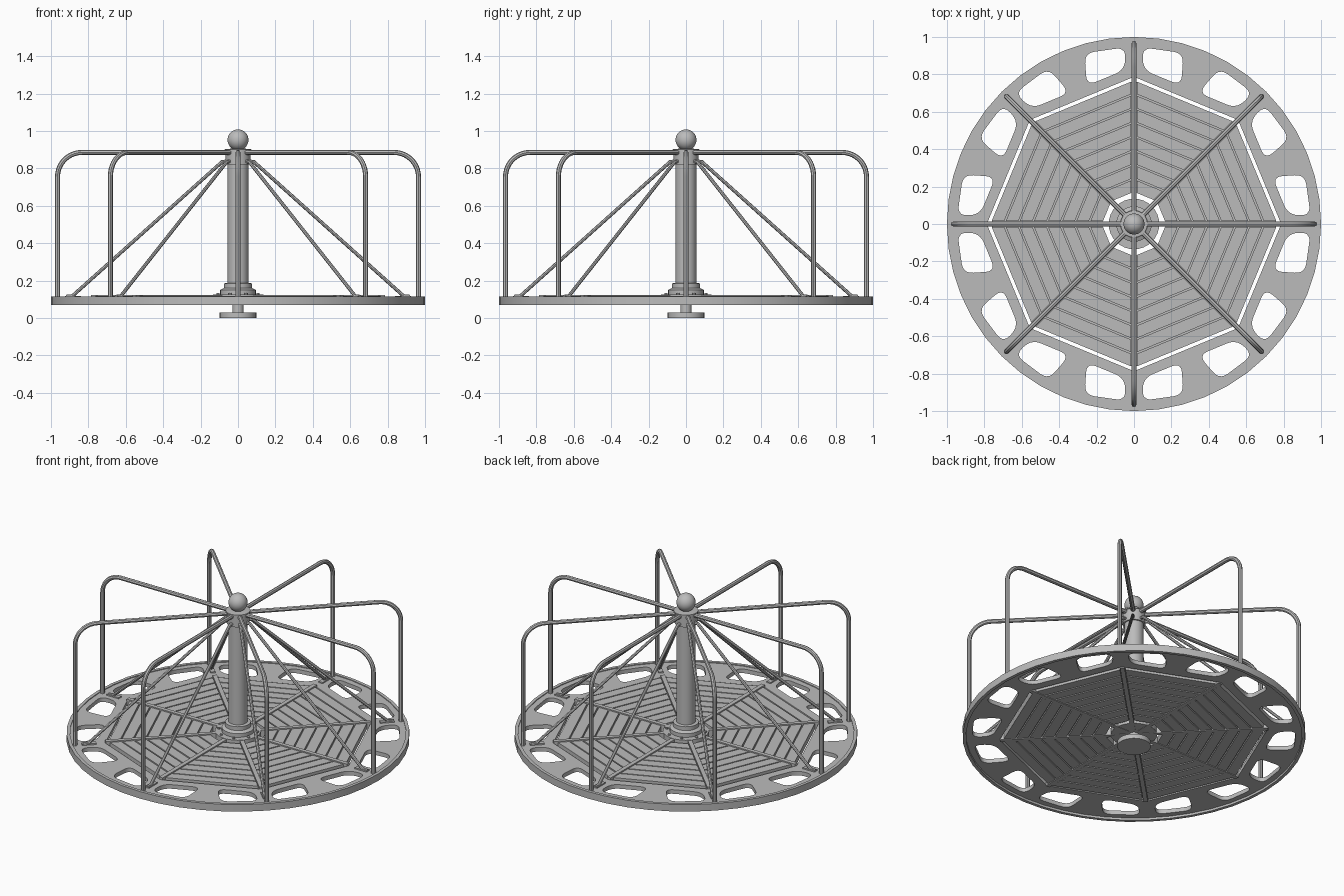
import bpy, bmesh, math
from mathutils import Vector, Matrix

cube = bpy.data.objects.get("Cube")
if cube:
    bpy.data.objects.remove(cube)

steel = bpy.data.materials.new("grey_steel")
steel.use_nodes = True
GREY = (0.5, 0.5, 0.5, 1)
steel.diffuse_color = GREY
steel.node_tree.nodes["Principled BSDF"].inputs["Base Color"].default_value = GREY

STEP = math.tau / 8
HALF = STEP / 2


def finish(ob, smooth=True):
    bpy.ops.object.select_all(action='DESELECT')
    ob.select_set(True)
    bpy.context.view_layer.objects.active = ob
    if ob.type == 'CURVE':
        bpy.ops.object.convert(target='MESH')
        ob = bpy.context.object
    ob.data.materials.clear()
    ob.data.materials.append(steel)
    if smooth:
        bpy.ops.object.shade_smooth_by_angle(angle=math.radians(35))
    return ob


def link(name, data):
    ob = bpy.data.objects.new(name, data)
    bpy.context.collection.objects.link(ob)
    return ob


def from_bmesh(name, bm, smooth=True):
    bmesh.ops.recalc_face_normals(bm, faces=bm.faces)
    me = bpy.data.meshes.new(name)
    bm.to_mesh(me)
    bm.free()
    return finish(link(name, me), smooth)


def lathe(name, profile, steps=48, closed=False):
    """Spin an (r, z) profile around the vertical axis."""
    bm = bmesh.new()
    vs = [bm.verts.new((r, 0, z)) for r, z in profile]
    pairs = list(zip(vs, vs[1:])) + ([(vs[-1], vs[0])] if closed else [])
    es = [bm.edges.new(p) for p in pairs]
    bmesh.ops.spin(bm, geom=vs + es, axis=(0, 0, 1), cent=(0, 0, 0),
                   angle=math.tau, steps=steps)
    bmesh.ops.remove_doubles(bm, verts=bm.verts, dist=0.0001)
    return from_bmesh(name, bm)


def tube(name, points, radius):
    cu = bpy.data.curves.new(name, 'CURVE')
    cu.dimensions = '3D'
    cu.bevel_depth, cu.bevel_resolution = radius, 2
    cu.use_fill_caps = True
    sp = cu.splines.new('POLY')
    sp.points.add(len(points) - 1)
    for p, (r, z) in zip(sp.points, points):
        p.co = (r, 0, z, 1)
    return finish(link(name, cu))


def prism(bm, outline, z0, z1):
    face = bm.faces.new([bm.verts.new((x, y, z0)) for x, y in outline])
    geo = bmesh.ops.extrude_face_region(bm, geom=[face])["geom"]
    top = [v for v in geo if isinstance(v, bmesh.types.BMVert)]
    bmesh.ops.translate(bm, verts=top, vec=(0, 0, z1 - z0))


def around(ob):
    """Repeat a part at all eight angles."""
    start = ob.rotation_euler.z
    for i in range(1, 8):
        link(f"{ob.name}_{i + 1}", ob.data).rotation_euler.z = start + i * STEP


def rounded(corners, radius, steps=5):
    """Polygon outline with rounded corners."""
    pts = []
    for i, c in enumerate(corners):
        c = Vector(c)
        a = c + (Vector(corners[i - 1]) - c).normalized() * radius
        b = c + (Vector(corners[(i + 1) % len(corners)]) - c).normalized() * radius
        for k in range(steps + 1):
            t = k / steps
            pts.append(a * (1 - t) ** 2 + c * 2 * t * (1 - t) + b * t * t)
    return pts


def ngon(count, r):
    return [Vector((r * math.cos(i * math.tau / count), r * math.sin(i * math.tau / count)))
            for i in range(count)]


# Outer deck ring with sixteen rounded hand holes
grip = rounded([(0.78, 0.05), (0.945, 0.105), (0.89, 0.32), (0.78, 0.27)], 0.055)
outlines = [ngon(48, 0.985), ngon(8, 0.727 / math.cos(HALF))]
for i in range(8):
    turn = Matrix.Rotation(HALF + i * STEP, 2)
    for side in (1, -1):
        outlines.append([turn @ Vector((p.x, p.y * side)) for p in grip])
cu = bpy.data.curves.new("deck_ring", 'CURVE')
cu.dimensions, cu.fill_mode, cu.extrude = '2D', 'BOTH', 0.013
for line in outlines:
    sp = cu.splines.new('POLY')
    sp.points.add(len(line) - 1)
    for p, v in zip(sp.points, line):
        p.co = (v.x, v.y, 0, 1)
    sp.use_cyclic_u = True
ring = link("deck_ring", cu)
ring.location.z = 0.097
finish(ring, smooth=False)

# Rim band
lathe("rim_band", [(0.98, 0.07), (1, 0.07), (1, 0.115), (0.98, 0.115)], closed=True)

# Plank panels: eight wedges with narrow grooves
IN, OUT, COUNT = 0.155, 0.713, 8
bm = bmesh.new()


def slat(a, b, z0, z1, trim):
    wa, wb = (r * math.tan(HALF) - trim for r in (a, b))
    prism(bm, [(a, -wa), (b, -wb), (b, wb), (a, wa)], z0, z1)


pitch = (OUT - IN) / COUNT
for i in range(COUNT):
    slat(IN + i * pitch + 0.004, IN + (i + 1) * pitch - 0.004, 0.08, 0.118, 0.017)
slat(IN + 0.006, OUT - 0.006, 0.092, 0.104, 0.012)
panel = from_bmesh("plank_panel", bm, smooth=False)
panel.rotation_euler.z = HALF
around(panel)

# Radial deck beams
bm = bmesh.new()
prism(bm, [(0.05, -0.013), (0.785, -0.013), (0.785, 0.013), (0.05, 0.013)], 0.078, 0.124)
around(from_bmesh("deck_beam", bm, smooth=False))

# Handrails: top bar, rounded bend, upright
REACH, TOP, BEND = 0.965, 0.885, 0.13
rail = [(0.04, TOP)]
for k in range(11):
    a = math.pi / 2 * (1 - k / 10)
    rail.append((REACH - BEND + BEND * math.cos(a), TOP - BEND + BEND * math.sin(a)))
rail.append((REACH, 0.1))
around(tube("handrail", rail, 0.0135))

# Diagonal braces with flat end tabs
around(tube("brace", [(0.04, 0.84), (0.085, 0.835), (0.885, 0.118), (0.92, 0.114)], 0.01))
bm = bmesh.new()
prism(bm, [(0.84, -0.014), (0.925, -0.014), (0.925, 0.014), (0.84, 0.014)], 0.108, 0.118)
around(from_bmesh("brace_foot", bm, smooth=False))

# Centre post, collars and foot
lathe("centre_post", [(0, 0.1), (0.056, 0.1), (0.056, 0.9), (0, 0.9)], 32)
lathe("base_collar", [(0, 0.1), (0.095, 0.1), (0.095, 0.15), (0.075, 0.16),
                      (0.075, 0.185), (0.056, 0.188)], 32)
lathe("base_flange", [(0, 0.08), (0.135, 0.08), (0.135, 0.126), (0, 0.126)], 32)
lathe("hub_collar", [(0.05, 0.82), (0.066, 0.82), (0.066, 0.9), (0.05, 0.9)], 32, closed=True)
lathe("hub_cap", [(0, 0.894), (0.072, 0.894), (0.072, 0.902), (0.03, 0.906), (0, 0.906)], 32)
lathe("foot_stem", [(0, 0.02), (0.03, 0.02), (0.03, 0.09), (0, 0.09)], 24)
lathe("foot_plate", [(0, 0), (0.098, 0), (0.098, 0.03), (0, 0.03)], 32)

# Flange bolts
bm = bmesh.new()
prism(bm, [v + Vector((0.115, 0)) for v in ngon(6, 0.009)], 0.124, 0.134)
bolt = from_bmesh("flange_bolt", bm, smooth=False)
bolt.rotation_euler.z = HALF
around(bolt)

# Ball finial
bm = bmesh.new()
bmesh.ops.create_uvsphere(bm, u_segments=32, v_segments=16, radius=0.056)
bmesh.ops.translate(bm, verts=bm.verts, vec=(0, 0, 0.952))
from_bmesh("ball_finial", bm)
